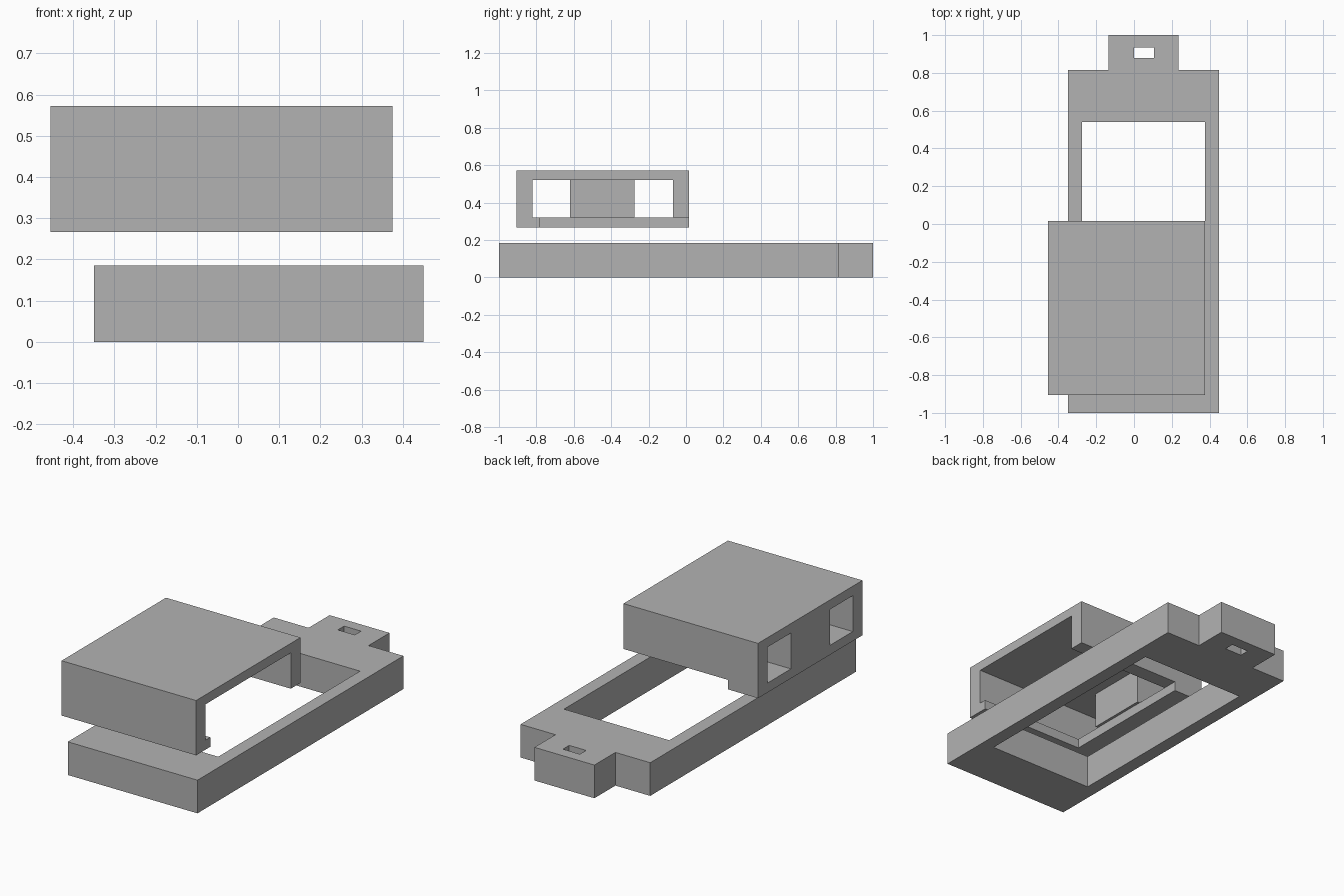
import bpy, bmesh
from mathutils import Matrix

if "Cube" in bpy.data.objects:
    bpy.data.objects.remove(bpy.data.objects["Cube"], do_unlink=True)

GREY = (0.45, 0.45, 0.45, 1)
grey = bpy.data.materials.new("plain_grey")
grey.use_nodes = True
grey.diffuse_color = GREY
grey.node_tree.nodes["Principled BSDF"].inputs["Base Color"].default_value = GREY

UPRIGHT = Matrix(((0, 0, 1, 0), (1, 0, 0, 0), (0, 1, 0, 0), (0, 0, 0, 1)))


def rect(x0, x1, y0, y1):
    return [(x0, y0), (x1, y0), (x1, y1), (x0, y1)]


def extrude(name, outlines, low, high, turn=Matrix()):
    """Fill the outlines (inner ones become holes) and extrude from low to high."""
    curve = bpy.data.curves.new(name + "_profile", "CURVE")
    curve.dimensions = "2D"
    curve.fill_mode = "BOTH"
    curve.extrude = (high - low) / 2
    for outline in outlines:
        spline = curve.splines.new("POLY")
        spline.points.add(len(outline) - 1)
        for point, (u, v) in zip(spline.points, outline):
            point.co = (u, v, 0, 1)
        spline.use_cyclic_u = True
    helper = bpy.data.objects.new(name + "_helper", curve)
    bpy.context.collection.objects.link(helper)
    bpy.context.view_layer.update()
    graph = bpy.context.evaluated_depsgraph_get()
    mesh = bpy.data.meshes.new_from_object(helper.evaluated_get(graph))
    bpy.data.objects.remove(helper, do_unlink=True)

    bm = bmesh.new()
    bm.from_mesh(mesh)
    bmesh.ops.remove_doubles(bm, verts=bm.verts, dist=0.0005)
    bmesh.ops.transform(bm, verts=bm.verts,
                        matrix=turn @ Matrix.Translation((0, 0, (low + high) / 2)))
    bmesh.ops.recalc_face_normals(bm, faces=bm.faces)
    for face in bm.faces:
        face.smooth = False
        face.material_index = 0
    bm.to_mesh(mesh)
    bm.free()
    mesh.materials.clear()
    mesh.materials.append(grey)
    mesh.name = name
    obj = bpy.data.objects.new(name, mesh)
    bpy.context.collection.objects.link(obj)
    return obj


# Base frame with end tab, large opening and strap slot
base = [(-0.35, -1), (0.45, -1), (0.45, 0.815), (0.235, 0.815),
        (0.235, 1), (-0.135, 1), (-0.135, 0.815), (-0.35, 0.815)]
opening = rect(-0.275, 0.375, -0.71, 0.54)
slot = rect(0, 0.105, 0.88, 0.935)
extrude("base_frame", [base, opening, slot], 0, 0.185)

# Cover: roof, front wall with inner lip, shorter back wall
LEFT, RIGHT, FRONT, BACK = -0.455, 0.375, -0.905, 0.015
BOTTOM, SILL, CEILING, TOP = 0.267, 0.32, 0.52, 0.573
cover = [(FRONT, BOTTOM), (-0.78, BOTTOM), (-0.78, SILL), (-0.82, SILL),
         (-0.82, CEILING), (-0.07, CEILING), (-0.07, SILL), (BACK, SILL),
         (BACK, TOP), (FRONT, TOP)]
extrude("cover_shell", [cover], LEFT, RIGHT, UPRIGHT)

# Side sill below the two windows, and the block between them
extrude("cover_side_sill", [rect(LEFT, -0.27, -0.78, BACK)], BOTTOM, SILL)
extrude("cover_window_post", [rect(LEFT, -0.255, -0.62, -0.275)], SILL, CEILING)
